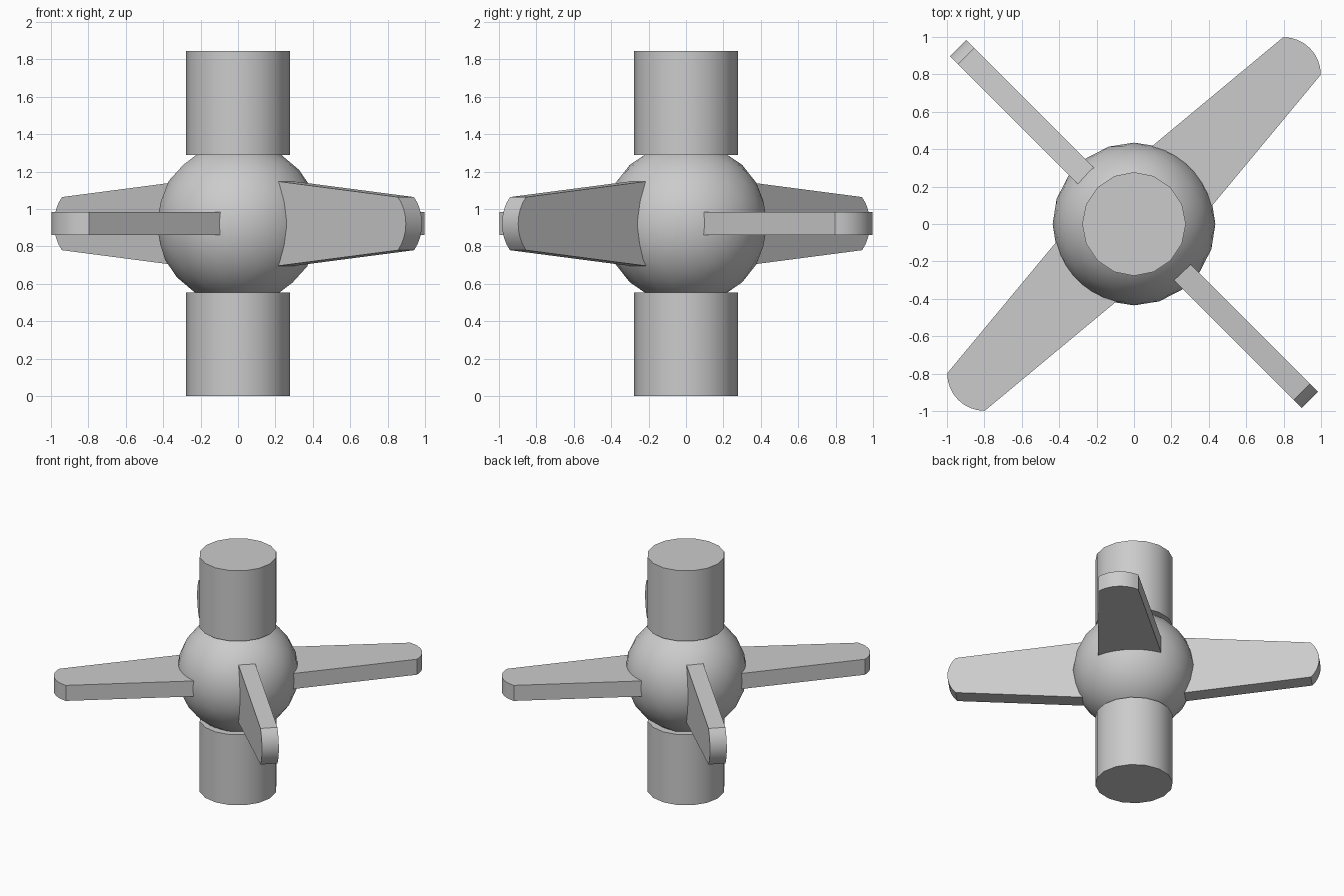
import bpy, bmesh, math
from mathutils import Matrix

if "Cube" in bpy.data.objects:
    bpy.data.objects.remove(bpy.data.objects["Cube"], do_unlink=True)

CENTRE = 0.922
grey = bpy.data.materials.new("light_grey")
grey.use_nodes = True
colour = (0.6, 0.6, 0.6, 1)
grey.diffuse_color = colour
grey.node_tree.nodes["Principled BSDF"].inputs["Base Color"].default_value = colour


def finish(obj, name):
    """Name, colour and shade the part."""
    obj.name = obj.data.name = name
    obj.data.materials.append(grey)
    bpy.ops.object.select_all(action="DESELECT")
    obj.select_set(True)
    bpy.context.view_layer.objects.active = obj
    bpy.ops.object.shade_smooth_by_angle(angle=math.radians(30))


# Central ball
bpy.ops.mesh.primitive_ico_sphere_add(subdivisions=3, radius=0.435, location=(0, 0, CENTRE))
finish(bpy.context.object, "hub_ball")

# Shaft stubs below and above the ball
for name, z in (("lower_shaft", 0.277), ("upper_shaft", 1.567)):
    bpy.ops.mesh.primitive_cylinder_add(vertices=16, radius=0.277, depth=0.554, location=(0, 0, z))
    finish(bpy.context.object, name)


# Tapered blade with a rounded tip, extruded through its thickness
def blade(name, heading, roll):
    root, tip, root_half, tip_half, bulge, thick = 0.2, 1.27, 0.241, 0.142, 0.06, 0.122
    radius = (tip_half ** 2 + bulge ** 2) / (2 * bulge)
    sweep = math.asin(tip_half / radius)
    steps = 8
    outline = [(root, root_half), (root, -root_half)]
    for i in range(steps + 1):
        a = sweep * (2 * i / steps - 1)
        outline.append((tip + bulge - radius * (1 - math.cos(a)), radius * math.sin(a)))
    bm = bmesh.new()
    face = bm.faces.new([bm.verts.new((x, y, -thick / 2)) for x, y in outline])
    grown = bmesh.ops.extrude_face_region(bm, geom=[face])["geom"]
    top = [v for v in grown if isinstance(v, bmesh.types.BMVert)]
    bmesh.ops.translate(bm, verts=top, vec=(0, 0, thick))
    bmesh.ops.recalc_face_normals(bm, faces=bm.faces)
    turn = Matrix.Rotation(math.radians(heading), 4, "Z") @ Matrix.Rotation(math.radians(roll), 4, "X")
    bm.transform(Matrix.Translation((0, 0, CENTRE)) @ turn)
    mesh = bpy.data.meshes.new(name)
    bm.to_mesh(mesh)
    bm.free()
    obj = bpy.data.objects.new(name, mesh)
    bpy.context.collection.objects.link(obj)
    finish(obj, name)


# Flat blades on one diagonal, upright blades on the other
blade("flat_blade_back_left", 45, 0)
blade("flat_blade_front_right", 225, 0)
blade("upright_blade_back_right", 135, 90)
blade("upright_blade_front_left", 315, 90)
